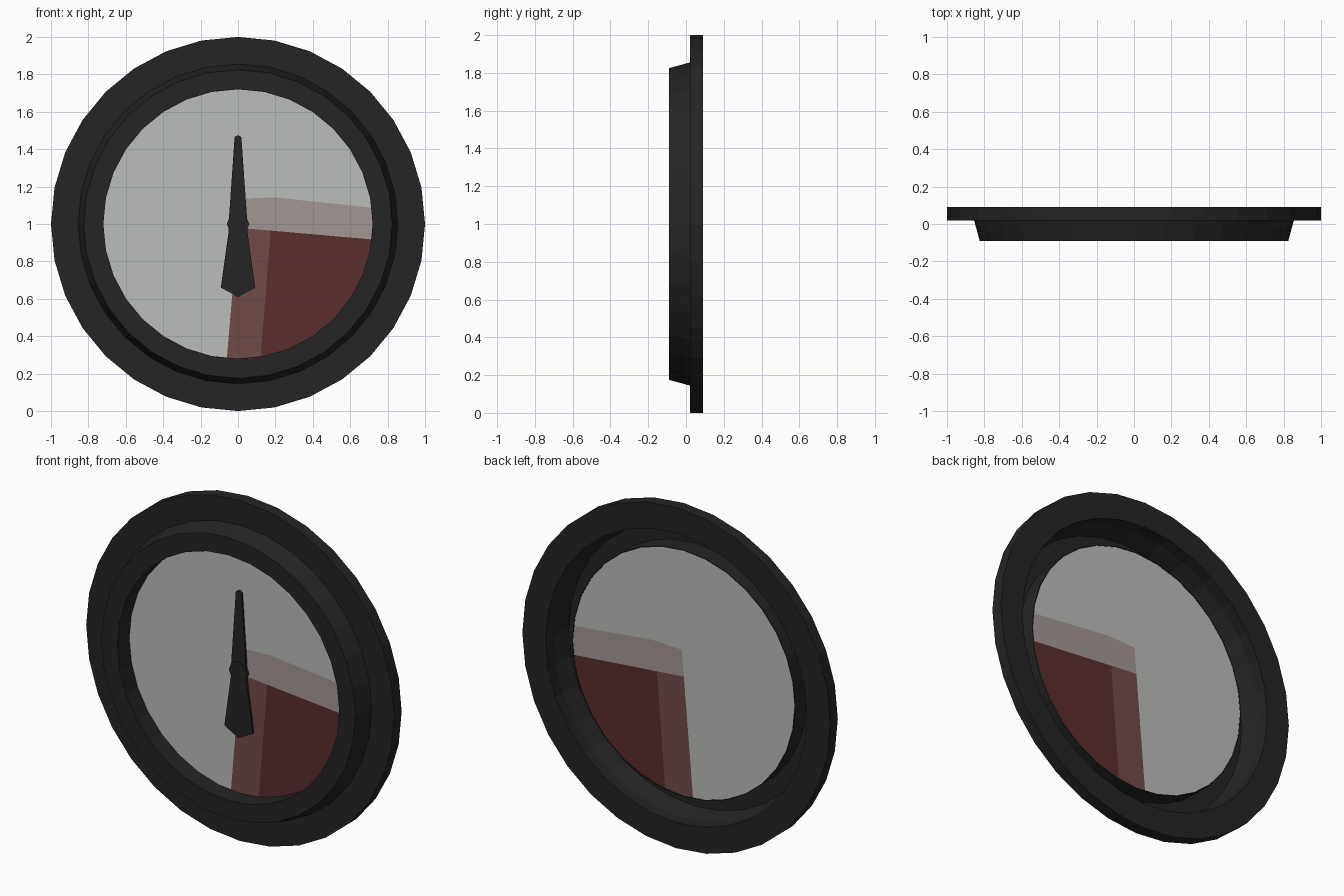
import bpy, bmesh, math
from mathutils import Vector

if "Cube" in bpy.data.objects:
    bpy.data.objects.remove(bpy.data.objects["Cube"])

N = 32
CZ = 1.0


def material(name, rgb):
    m = bpy.data.materials.new(name)
    m.diffuse_color = (*rgb, 1)
    m.use_nodes = True
    m.node_tree.nodes["Principled BSDF"].inputs["Base Color"].default_value = m.diffuse_color
    return m


black = material("black", (0.018, 0.018, 0.018))
grey = material("pale grey", (0.50, 0.51, 0.49))
pink = material("dusty pink", (0.36, 0.31, 0.30))
brown = material("red brown", (0.16, 0.07, 0.068))
red = material("dark red", (0.10, 0.027, 0.027))


def finish(name, bm, mats):
    me = bpy.data.meshes.new(name)
    bm.to_mesh(me)
    bm.free()
    for m in mats:
        me.materials.append(m)
    ob = bpy.data.objects.new(name, me)
    bpy.context.collection.objects.link(ob)
    return ob


def ring(bm, r, y):
    return [bm.verts.new((r * math.sin(2 * math.pi * i / N), y,
                          CZ + r * math.cos(2 * math.pi * i / N))) for i in range(N)]


# Casing: rear flange, raised front rim and hollow back, lathed from one profile
profile = [(0.72, 0.022), (0.72, -0.09), (0.825, -0.09), (0.855, 0.02),
           (1.0, 0.02), (1.0, 0.09), (0.85, 0.09), (0.85, 0.02),
           (0.82, -0.085), (0.725, -0.085), (0.725, 0.022)]
bm = bmesh.new()
rings = [ring(bm, r, y) for r, y in profile]
for k, a in enumerate(rings):
    b = rings[(k + 1) % len(rings)]
    for i in range(N):
        j = (i + 1) % N
        bm.faces.new((a[i], a[j], b[j], b[i]))
bmesh.ops.recalc_face_normals(bm, faces=bm.faces[:])
finish("casing", bm, [black])

# Dial: one disc cut along the borders of its painted zones
left = ((-0.06, 0.28), (0.0, 0.98))
mid = ((0.0, 0.98), (0.72, 0.917))
divide = ((0.12, 0.28), (0.175, 0.965))
top_a = ((0.0, 1.135), (0.2, 1.142))
top_b = ((0.2, 1.142), (0.72, 1.087))


def above_or_left(line, p):
    (x0, z0), (x1, z1) = line
    return (x1 - x0) * (p.z - z0) - (z1 - z0) * (p.x - x0) > 0


bm = bmesh.new()
bm.faces.new(ring(bm, 0.72, 0.02))
for line in (left, mid, divide, top_a, top_b):
    (x0, z0), (x1, z1) = line
    bmesh.ops.bisect_plane(bm, geom=bm.verts[:] + bm.edges[:] + bm.faces[:],
                           plane_co=(x0, 0, z0), plane_no=(z1 - z0, 0, x0 - x1))
for f in bm.faces:
    c = f.calc_center_median()
    if above_or_left(left, c) or above_or_left(top_a, c) or above_or_left(top_b, c):
        f.material_index = 0
    elif above_or_left(mid, c):
        f.material_index = 1
    elif above_or_left(divide, c):
        f.material_index = 2
    else:
        f.material_index = 3
    f.normal_update()
    if f.normal.y > 0:
        f.normal_flip()
finish("dial", bm, [grey, pink, brown, red])


def plate(name, points, y_back, y_front):
    bm = bmesh.new()
    f = bm.faces.new([bm.verts.new((x, y_back, z)) for x, z in points])
    ext = bmesh.ops.extrude_face_region(bm, geom=[f])
    bmesh.ops.translate(bm, vec=Vector((0, y_front - y_back, 0)),
                        verts=[v for v in ext["geom"] if isinstance(v, bmesh.types.BMVert)])
    bmesh.ops.recalc_face_normals(bm, faces=bm.faces[:])
    return finish(name, bm, [black])


# Needle: mirrored half outline, tip up and wide tail down
half = [(0.018, 1.465), (0.047, 1.05), (0.05, 0.96), (0.092, 0.66)]
outline = [(0, 1.475)] + half + [(0, 0.61)] + [(-x, z) for x, z in reversed(half)]
plate("needle", outline, 0.018, 0.005)

# Needle hub
hub = [(0.06 * math.sin(math.pi * i / 4), CZ + 0.06 * math.cos(math.pi * i / 4)) for i in range(8)]
plate("needle_hub", hub, 0.018, 0.0)
